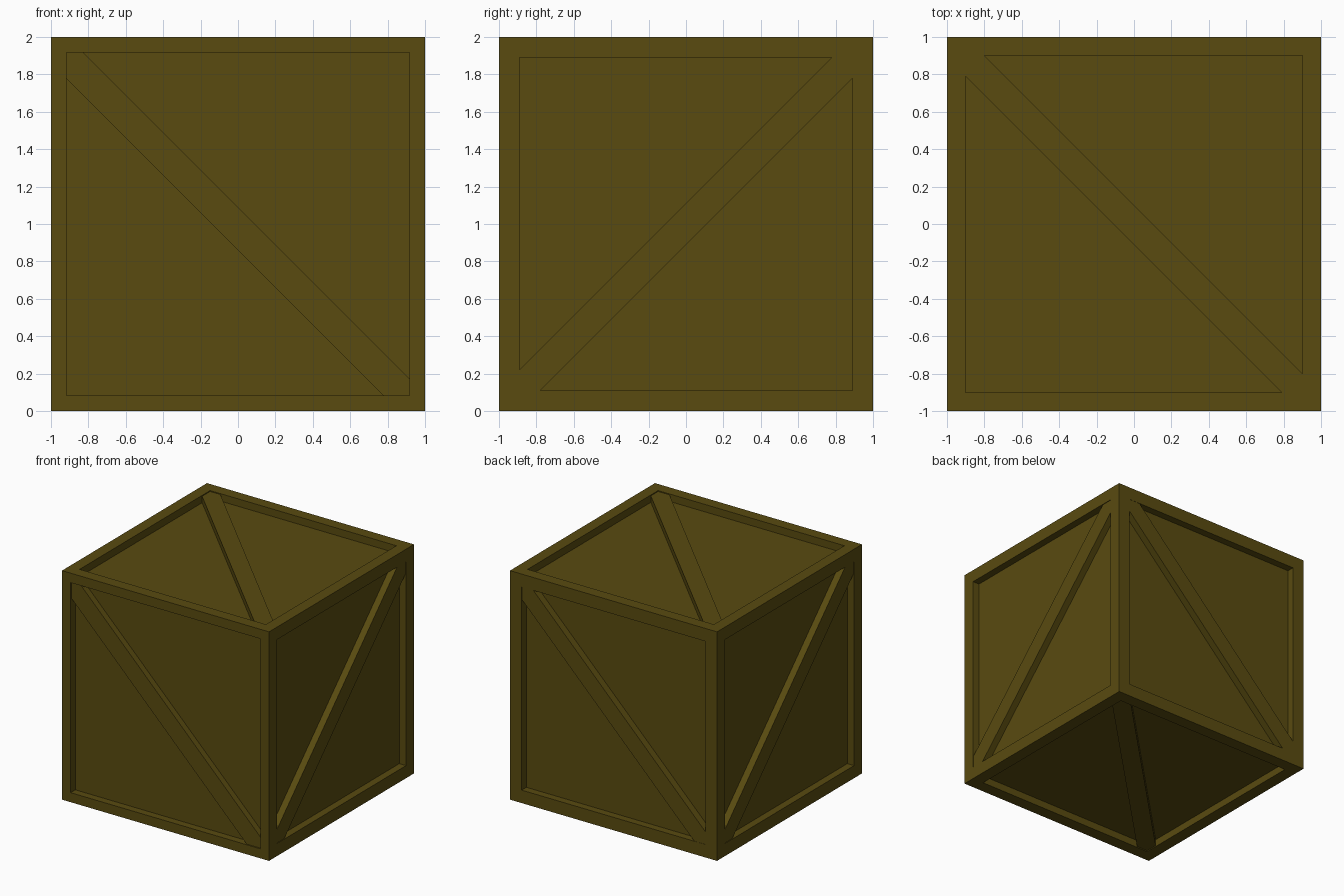
import bpy, bmesh
from mathutils import Vector

if "Cube" in bpy.data.objects:
    bpy.data.objects.remove(bpy.data.objects["Cube"])

PANEL = 0.935          # distance of the recessed panels from the crate centre
CENTRE = Vector((0, 0, 1))

wood = bpy.data.materials.new("olive_wood")
wood.diffuse_color = (0.1, 0.07, 0.005, 1)
wood.use_nodes = True
wood.node_tree.nodes["Principled BSDF"].inputs["Base Color"].default_value = wood.diffuse_color


def finish(name, bm):
    bmesh.ops.remove_doubles(bm, verts=bm.verts, dist=1e-5)
    mesh = bpy.data.meshes.new(name)
    bm.to_mesh(mesh)
    bm.free()
    mesh.materials.append(wood)
    obj = bpy.data.objects.new(name, mesh)
    bpy.context.collection.objects.link(obj)
    return obj


# side: outward normal, up direction, frame width, brace lean (1 = falls to the
# right, -1 = rises to the right), brace upper and lower offset, brace inset
SIDES = {
    "front":  ((0, -1, 0), (0, 0, 1), 0.083, 1, 0.09, -0.14, 0.010),
    "back":   ((0, 1, 0), (0, 0, 1), 0.113, 1, 0.11, -0.11, 0.002),
    "right":  ((1, 0, 0), (0, 0, 1), 0.11, -1, 0.11, -0.11, 0.006),
    "left":   ((-1, 0, 0), (0, 0, 1), 0.11, -1, 0.11, -0.11, 0.006),
    "top":    ((0, 0, 1), (0, 1, 0), 0.10, 1, 0.10, -0.11, 0.008),
    "bottom": ((0, 0, -1), (0, -1, 0), 0.11, 1, 0.11, -0.11, 0.008),
}

# Inner box whose faces are the recessed panels
bm = bmesh.new()
bmesh.ops.create_cube(bm, size=2 * PANEL)
bmesh.ops.translate(bm, verts=bm.verts, vec=CENTRE)
finish("panels", bm)

frame = bmesh.new()
for side, (n, v, width, lean, hi, lo, inset) in SIDES.items():
    n, v = Vector(n), Vector(v)
    u = v.cross(n)

    def place(a, b, d):
        return CENTRE + u * a + v * b + n * d

    # Frame border and its inner walls on this side
    a = 1 - width
    square = [(-1, -1), (1, -1), (1, 1), (-1, 1)]
    rings = [[frame.verts.new(place(x * s, y * s, d)) for x, y in square]
             for s, d in ((1, 1), (a, 1), (a, PANEL - 0.01))]
    for r0, r1 in zip(rings, rings[1:]):
        for i in range(4):
            j = (i + 1) % 4
            frame.faces.new((r0[i], r0[j], r1[j], r1[i]))

    # Diagonal brace, its ends tucked into the frame
    e = a + 0.01
    outline = [(-e, e), (hi - e, e), (e, hi - e), (e, -e), (lo + e, -e), (-e, lo + e)]
    bm = bmesh.new()
    low = [bm.verts.new(place(x * lean, y, PANEL - 0.01)) for x, y in outline]
    top = [bm.verts.new(place(x * lean, y, 1 - inset)) for x, y in outline]
    bm.faces.new(low)
    bm.faces.new(top)
    for i in range(6):
        j = (i + 1) % 6
        bm.faces.new((low[i], low[j], top[j], top[i]))
    bmesh.ops.recalc_face_normals(bm, faces=bm.faces)
    finish(side + "_brace", bm)

finish("frame", frame)
